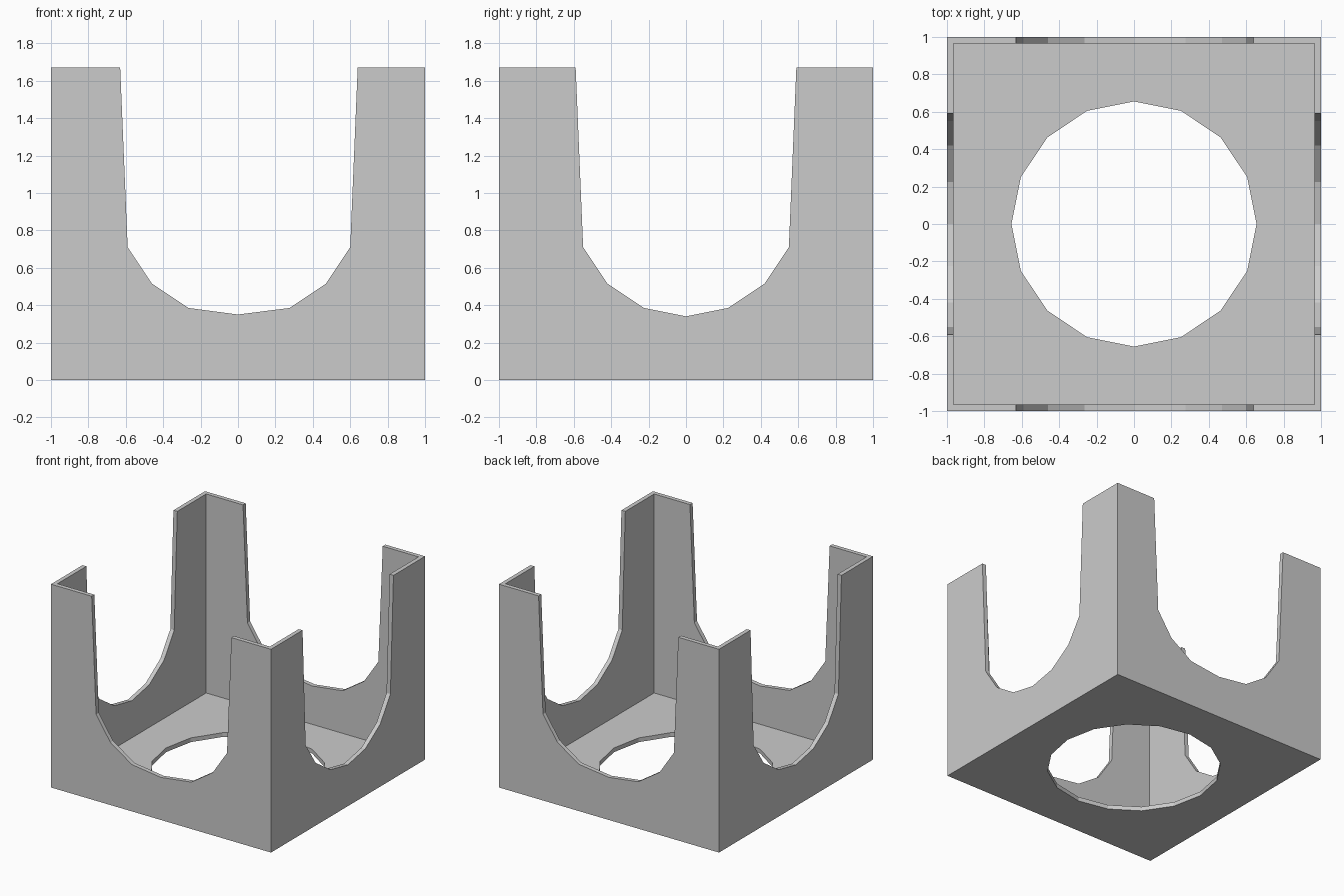
import bpy
import bmesh
from math import cos, sin, tau
from mathutils import Vector

cube = bpy.data.objects.get("Cube")
if cube:
    bpy.data.objects.remove(cube, do_unlink=True)

HEIGHT, WALL = 1.67, 0.035

grey = bpy.data.materials.new("plain grey")
grey.use_nodes = True
colour = (0.6, 0.6, 0.6, 1)
grey.diffuse_color = colour
grey.node_tree.nodes["Principled BSDF"].inputs["Base Color"].default_value = colour


def prism(name, outline, offset):
    """Solid made by sweeping a flat outline along an offset."""
    bm = bmesh.new()
    face = bm.faces.new([bm.verts.new(p) for p in outline])
    swept = bmesh.ops.extrude_face_region(bm, geom=[face])["geom"]
    verts = [v for v in swept if isinstance(v, bmesh.types.BMVert)]
    bmesh.ops.translate(bm, verts=verts, vec=Vector(offset))
    bmesh.ops.recalc_face_normals(bm, faces=bm.faces)
    mesh = bpy.data.meshes.new(name)
    bm.to_mesh(mesh)
    bm.free()
    mesh.materials.append(grey)
    obj = bpy.data.objects.new(name, mesh)
    bpy.context.collection.objects.link(obj)
    return obj


def square(half, z):
    return [(x * half, y * half, z) for x, y in ((-1, -1), (1, -1), (1, 1), (-1, 1))]


def slot_outline(top, steps, low, shift=0):
    """U-shaped opening, widening upward past the rim."""
    levels = (0.71, 0.515, 0.385)
    # continue the straight sides above the rim
    over = top + (top - steps[0]) * 0.1
    half = [(over, HEIGHT + 0.096)] + list(zip(steps, levels))
    right = [(u + shift, z) for u, z in half]
    left = [(shift - u, z) for u, z in reversed(half)]
    return right + [(0, low)] + left


# Open box
holder = prism("open_box", square(1, 0), (0, 0, HEIGHT))
inside = prism("inside_cutter", square(1 - WALL, WALL), (0, 0, HEIGHT))

# Round floor opening
ring = [(0.655 * cos(tau * i / 16), 0.655 * sin(tau * i / 16), -0.1) for i in range(16)]
floor_hole = prism("floor_hole_cutter", ring, (0, 0, 0.3))

# Arched openings through opposite walls
front_u = slot_outline(0.635, (0.595, 0.465, 0.27), 0.35, 0.005)
side_u = slot_outline(0.59, (0.55, 0.42, 0.225), 0.34)
front_slot = prism("front_slot_cutter", [(u, -1.2, z) for u, z in front_u], (0, 2.4, 0))
side_slot = prism("side_slot_cutter", [(-1.2, u, z) for u, z in side_u], (2.4, 0, 0))

bpy.context.view_layer.objects.active = holder
for cutter in (inside, floor_hole, front_slot, side_slot):
    cutter.hide_render = True
    cut = holder.modifiers.new(cutter.name, "BOOLEAN")
    cut.operation = "DIFFERENCE"
    cut.solver = "EXACT"
    cut.object = cutter
    bpy.ops.object.modifier_apply(modifier=cut.name)
    bpy.data.objects.remove(cutter, do_unlink=True)
